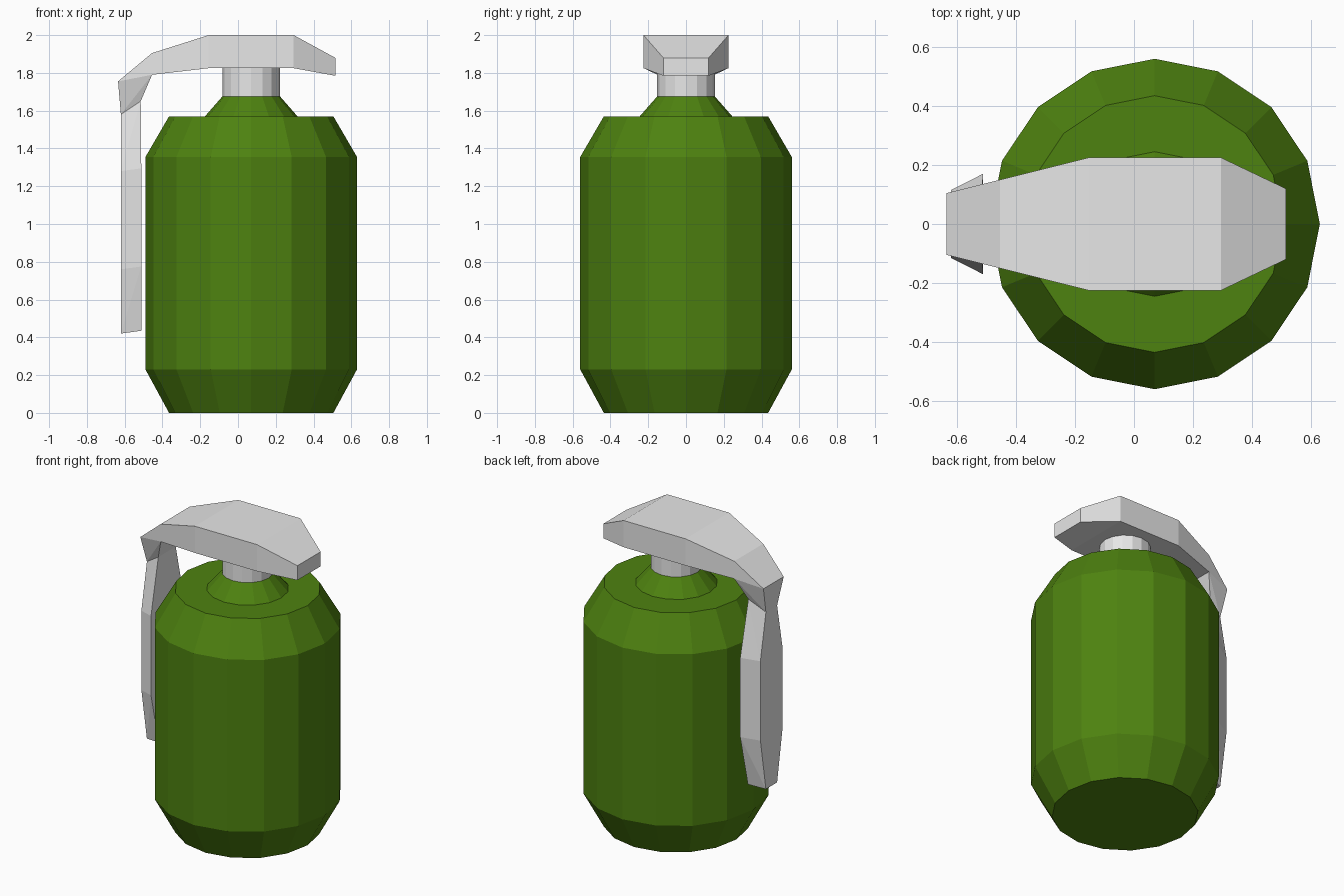
import bpy, bmesh, math
from mathutils import Vector

cube = bpy.data.objects.get("Cube")
if cube:
    bpy.data.objects.remove(cube, do_unlink=True)


def material(name, rgb):
    mat = bpy.data.materials.new(name)
    mat.use_nodes = True
    mat.diffuse_color = (*rgb, 1)
    mat.node_tree.nodes["Principled BSDF"].inputs["Base Color"].default_value = (*rgb, 1)
    return mat


def finish(name, bm, mat):
    bmesh.ops.recalc_face_normals(bm, faces=bm.faces[:])
    mesh = bpy.data.meshes.new(name)
    bm.to_mesh(mesh)
    bm.free()
    mesh.materials.append(mat)
    obj = bpy.data.objects.new(name, mesh)
    bpy.context.collection.objects.link(obj)
    return obj


def lathe(name, profile, mat, centre_x, sides=16):
    """Faceted solid of revolution from (radius, z) points, capped at both ends."""
    bm = bmesh.new()
    rings = []
    for r, z in profile:
        angles = [math.tau * i / sides for i in range(sides)]
        rings.append([bm.verts.new((centre_x + r * math.cos(a), r * math.sin(a), z)) for a in angles])
    for low, high in zip(rings, rings[1:]):
        for i in range(sides):
            j = (i + 1) % sides
            bm.faces.new((low[i], low[j], high[j], high[i]))
    bm.faces.new(rings[0])
    bm.faces.new(rings[-1])
    return finish(name, bm, mat)


def loft_lever(name, stations, mat):
    """Bar through stations of outer and inner (x, z, half width) edges."""
    bm = bmesh.new()
    cache = {}

    def pair(point):
        # Stations that share an edge reuse its vertices
        if point not in cache:
            x, z, w = point
            cache[point] = [bm.verts.new((x, s * w, z)) for s in (-1, 1)]
        return cache[point]

    def face(*verts):
        unique = list(dict.fromkeys(verts))
        if len(unique) > 2:
            bm.faces.new(unique)

    sections = [pair(outer) + pair(inner) for outer, inner in stations]
    for a, b in zip(sections, sections[1:]):
        face(a[0], a[1], b[1], b[0])          # outer skin
        face(a[2], a[3], b[3], b[2])          # inner skin
        for s in (0, 1):                      # sides, split across the bend
            face(a[s], a[s + 2], b[s])
            face(a[s + 2], b[s + 2], b[s])
    for end in (sections[0], sections[-1]):
        face(end[0], end[1], end[3], end[2])
    return finish(name, bm, mat)


green = material("olive green", (0.076, 0.223, 0.005))
steel = material("light grey metal", (0.8, 0.8, 0.8))
AXIS = 0.07

# Canister with bevelled ends and a conical shoulder
lathe("body", [(0.435, 0), (0.56, 0.23), (0.56, 1.355), (0.435, 1.57),
               (0.245, 1.57), (0.153, 1.675)], green, AXIS)

# Short metal neck, tucked slightly into the lever
lathe("neck", [(0.153, 1.675), (0.153, 1.84)], steel, AXIS)

# Lever: cap over the neck, hooked bend, then the hanging flared handle
bend = (-0.455, 1.79, 0.15)
loft_lever("lever", [
    ((0.515, 1.88, 0.12), (0.515, 1.785, 0.12)),
    ((0.295, 2.0, 0.225), (0.295, 1.825, 0.225)),
    ((-0.155, 2.0, 0.225), (-0.155, 1.825, 0.225)),
    ((-0.455, 1.905, 0.15), bend),
    ((-0.635, 1.755, 0.105), bend),
    ((-0.62, 1.58, 0.058), (-0.515, 1.65, 0.09)),
    ((-0.62, 1.28, 0.115), (-0.512, 1.295, 0.17)),
    ((-0.62, 0.76, 0.115), (-0.512, 0.775, 0.17)),
    ((-0.62, 0.42, 0.058), (-0.512, 0.435, 0.09)),
], steel)
